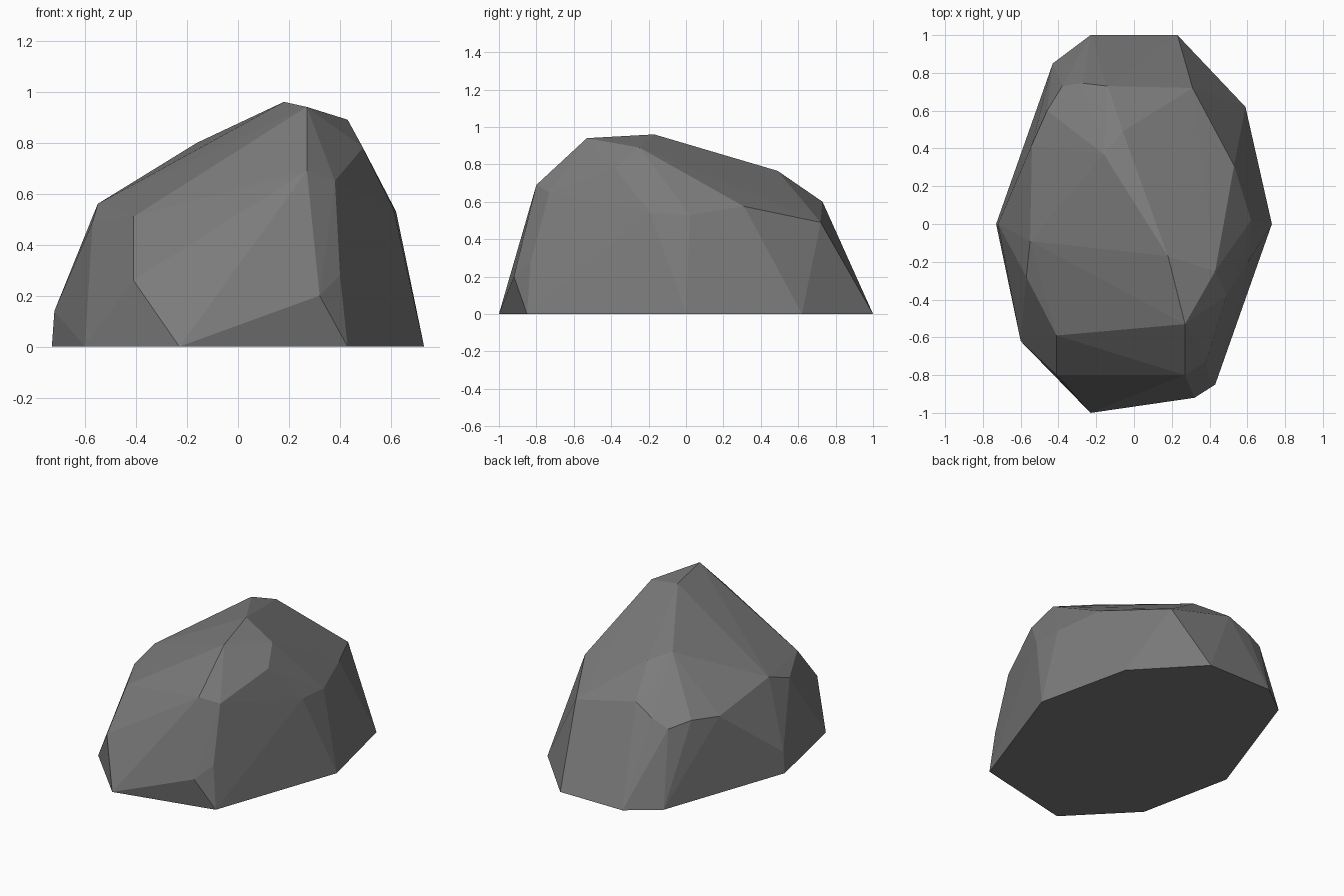
import bpy
import bmesh
import math


def make_material(name, colour):
    material = bpy.data.materials.new(name)
    material.use_nodes = True
    material.diffuse_color = colour
    material.node_tree.nodes["Principled BSDF"].inputs["Base Color"].default_value = colour
    return material


def faceted_block(name, corners, material):
    """Wrap a set of corner points in flat facets."""
    bm = bmesh.new()
    for corner in corners:
        bm.verts.new(corner)
    hull = bmesh.ops.convex_hull(bm, input=bm.verts)
    loose = [v for v in hull["geom_interior"] if isinstance(v, bmesh.types.BMVert)]
    bmesh.ops.delete(bm, geom=loose, context="VERTS")
    # Merge nearly coplanar triangles into broad facets
    bmesh.ops.dissolve_limit(bm, angle_limit=math.radians(2), verts=bm.verts, edges=bm.edges)
    bmesh.ops.recalc_face_normals(bm, faces=bm.faces)
    mesh = bpy.data.meshes.new(name)
    bm.to_mesh(mesh)
    bm.free()
    mesh.materials.append(material)
    block = bpy.data.objects.new(name, mesh)
    bpy.context.collection.objects.link(block)
    return block


default_cube = bpy.data.objects.get("Cube")
if default_cube:
    bpy.data.objects.remove(default_cube, do_unlink=True)

# Ground outline, anticlockwise
footprint = [(.73, 0), (.59, .62), (.23, 1), (-.23, 1), (-.43, .85),
             (-.73, 0), (-.6, -.62), (-.23, -1), (.43, -.85)]

# Summit ridge and the slope falling to the back
crown = [(.18, -.17, .96), (.27, -.53, .94), (.43, -.25, .89),
         (.49, -.38, .78), (-.16, .37, .8), (-.06, .49, .765)]

# Shoulder corners around the sides
shoulder = [(.61, -.19, .54), (.62, .02, .53), (.53, .31, .575), (.31, .72, .49),
            (-.14, .73, .6), (-.27, .745, .53), (-.38, .73, .48), (-.46, .6, .51),
            (-.54, .42, .49), (-.55, -.09, .56), (-.57, -.28, .49), (-.41, -.59, .51)]

# Chipped corners on the front and left flank
chips = [(.27, -.8, .69), (.38, -.73, .65), (.32, -.92, .2), (.4, -.83, .28),
         (-.41, -.8, .26), (-.72, 0, .14)]

stone_grey = make_material("stone grey", (.2, .2, .2, 1))
base = [(x, y, 0) for x, y in footprint]
faceted_block("rock", base + crown + shoulder + chips, stone_grey)
